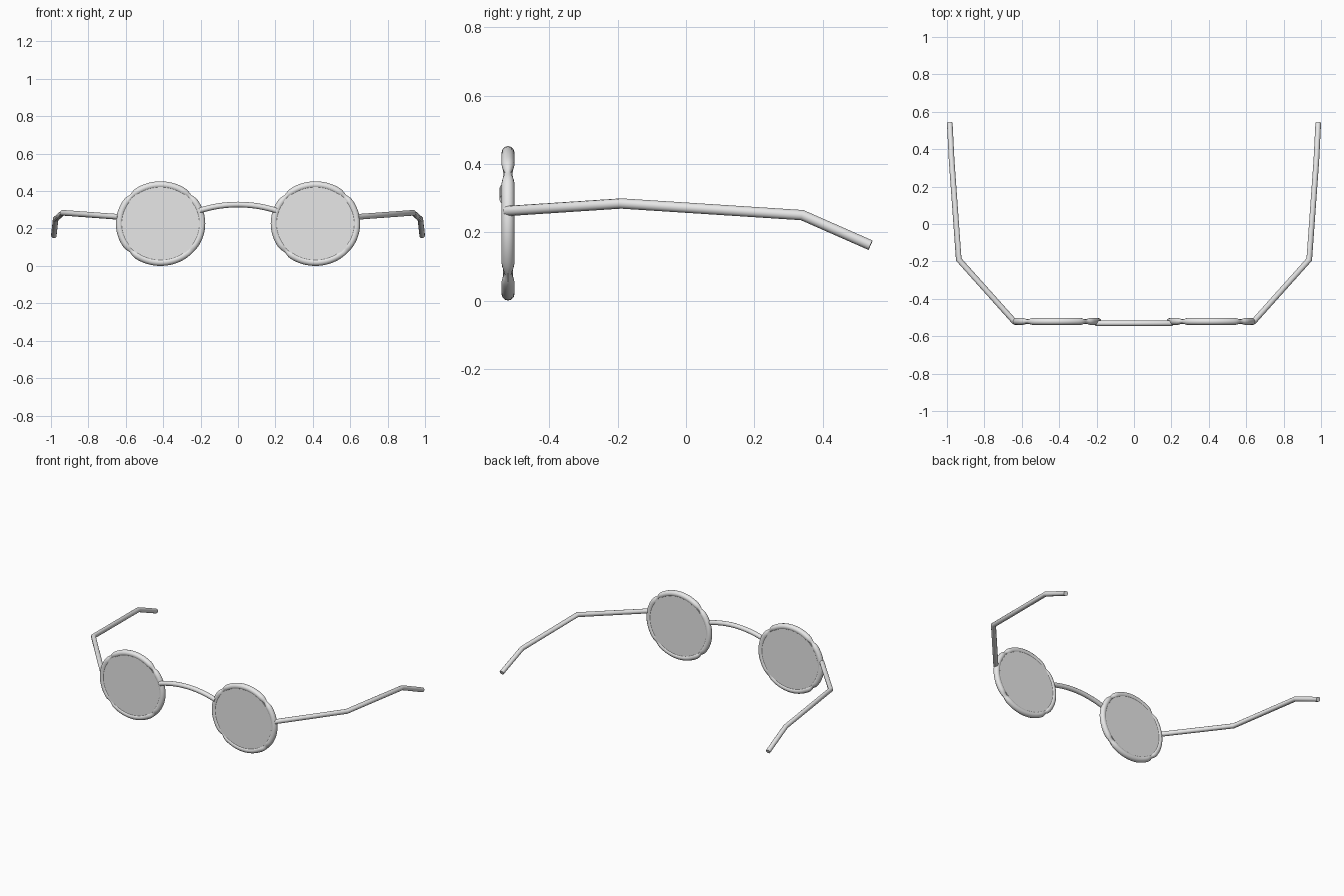
import bpy, bmesh, math
from mathutils import Vector

if "Cube" in bpy.data.objects:
    bpy.data.objects.remove(bpy.data.objects["Cube"])


def material(name, rgba):
    m = bpy.data.materials.new(name)
    m.diffuse_color = rgba
    m.use_nodes = True
    m.node_tree.nodes["Principled BSDF"].inputs["Base Color"].default_value = m.diffuse_color
    return m


FRAME = material("frame_grey", (0.8, 0.8, 0.8, 1))
GLASS = material("lens_grey", (0.8, 0.8, 0.8, 0.8))
SIDES = 12


def finish(name, bm, mat):
    bmesh.ops.recalc_face_normals(bm, faces=bm.faces)
    mesh = bpy.data.meshes.new(name)
    bm.to_mesh(mesh)
    bm.free()
    mesh.materials.append(mat)
    ob = bpy.data.objects.new(name, mesh)
    bpy.context.collection.objects.link(ob)
    bpy.ops.object.select_all(action='DESELECT')
    ob.select_set(True)
    bpy.context.view_layer.objects.active = ob
    bpy.ops.object.shade_smooth_by_angle(angle=math.radians(35))
    return ob


def skin(bm, rings, closed):
    """Join rings of vertices into a tube, capped when it is open."""
    rings = [[bm.verts.new(p) for p in r] for r in rings]
    pairs = list(zip(rings, rings[1:])) + ([(rings[-1], rings[0])] if closed else [])
    for a, b in pairs:
        for i in range(SIDES):
            j = (i + 1) % SIDES
            bm.faces.new((a[i], a[j], b[j], b[i]))
    if not closed:
        bm.faces.new(rings[0])
        bm.faces.new(rings[-1])


def tube(name, points, radius):
    """Round bar along a path with mitred corners."""
    pts = [Vector(p) for p in points]
    dirs = [(b - a).normalized() for a, b in zip(pts, pts[1:])]
    rings = []
    side = dirs[0].cross(Vector((0, 0, 1))).normalized()
    up = side.cross(dirs[0])
    ring = [pts[0] + radius * (math.cos(2 * math.pi * k / SIDES) * side
            + math.sin(2 * math.pi * k / SIDES) * up) for k in range(SIDES)]
    rings.append(ring)
    for i, d in enumerate(dirs):
        nxt = dirs[i + 1] if i + 1 < len(dirs) else d
        n = (d + nxt).normalized()          # mitre plane
        ring = [p + d * ((pts[i + 1] - p).dot(n) / d.dot(n)) for p in ring]
        rings.append(ring)
    bm = bmesh.new()
    skin(bm, rings, False)
    return finish(name, bm, FRAME)


CZ, RY = 0.226, -0.521      # rim centre height and depth
RX, RZ, RT = 0.22, 0.207, 0.019


def rim(name, cx):
    """Oval rim, pinched at its four diagonal joints."""
    rings = []
    steps = 96
    for s in range(steps):
        t = 2 * math.pi * s / steps
        deg = 360 * s / steps
        off = abs((deg % 90) - 45)
        pinch = max(0.0, 1 - off / 9)
        depth = RT * (1 - 0.5 * pinch)
        width = RT * (1 - (0.45 * pinch if deg < 270 else 0.1 * pinch))
        out = Vector((math.cos(t), 0, math.sin(t)))
        c = Vector((cx + RX * math.cos(t), RY, CZ + RZ * math.sin(t)))
        rings.append([c + out * width * math.cos(2 * math.pi * k / SIDES)
                      + Vector((0, depth * math.sin(2 * math.pi * k / SIDES), 0))
                      for k in range(SIDES)])
    bm = bmesh.new()
    skin(bm, rings, True)
    return finish(name, bm, FRAME)


def lens(name, cx):
    bm = bmesh.new()
    bmesh.ops.create_cone(bm, cap_ends=True, segments=48, radius1=1, radius2=1, depth=0.028)
    for v in bm.verts:
        x, y, z = v.co
        v.co = (cx + 0.211 * x, RY + z, CZ + 0.2 * y)
    return finish(name, bm, GLASS)


for side, s in (("left", -1), ("right", 1)):
    rim(side + "_rim", s * 0.414)
    lens(side + "_lens", s * 0.414)
    # Temple arm with a bent ear tip
    tube(side + "_arm", [(s * 0.637, -0.525, 0.262), (s * 0.937, -0.19, 0.284),
                         (s * 0.975, 0.34, 0.25), (s * 0.985, 0.54, 0.162)], 0.015)

# Arched nose bridge
tube("bridge", [(x / 10 * 0.205, -0.531, 0.328 - 0.032 * (x / 10) ** 2)
                for x in range(-10, 11)], 0.015)
